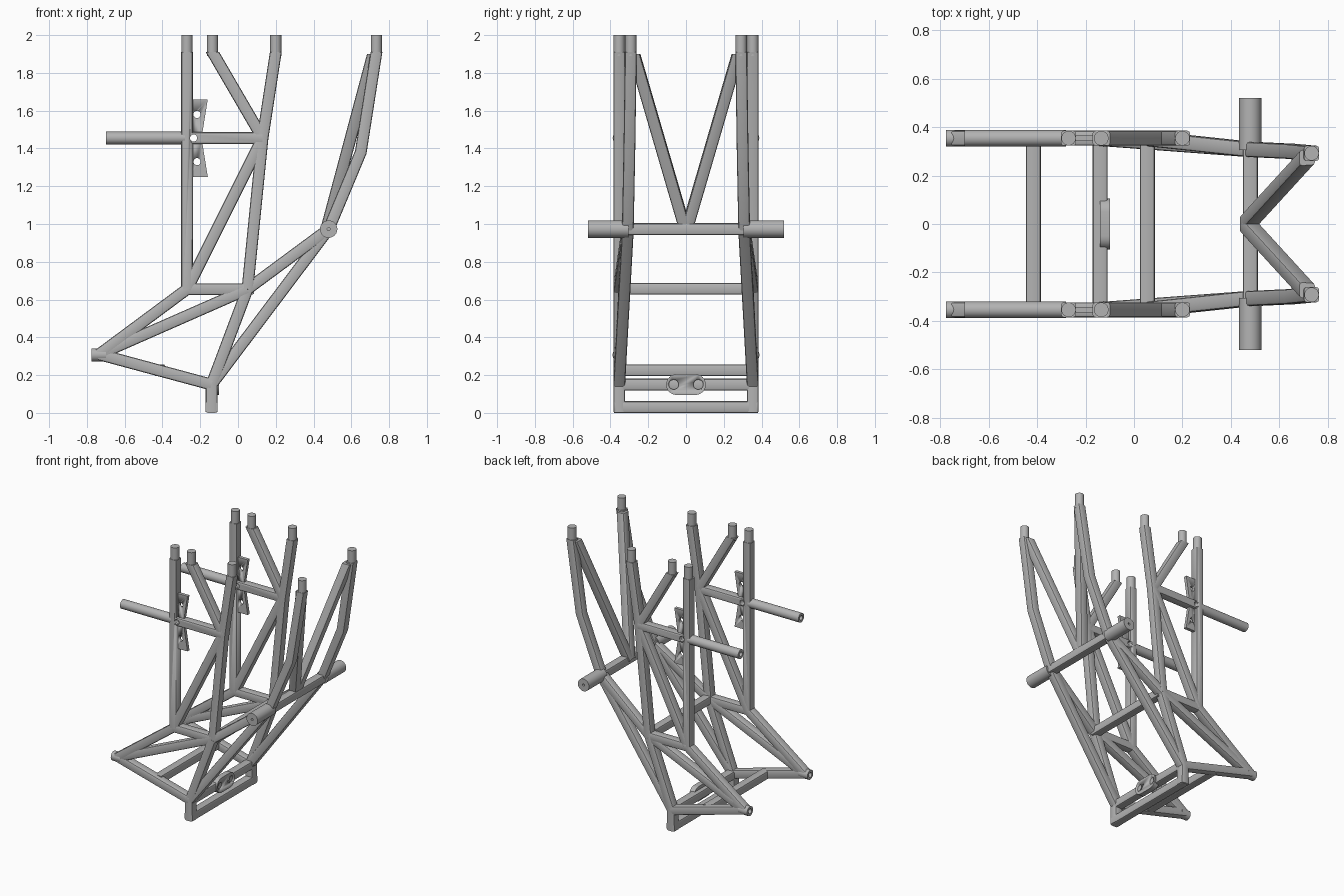
import bpy, bmesh, math
from mathutils import Vector

cube = bpy.data.objects.get("Cube")
if cube:
    bpy.data.objects.remove(cube, do_unlink=True)

steel = bpy.data.materials.new("plain_grey_steel")
steel.use_nodes = True
GREY = (0.45, 0.45, 0.45, 1)
steel.diffuse_color = GREY
steel.node_tree.nodes["Principled BSDF"].inputs["Base Color"].default_value = GREY

HALF = 0.031      # half width of the square tubing
ROUND = 0.011     # its corner radius
SIDE = 0.354      # distance of the side frames from the middle
UP = Vector((0, 0, 1))


def finish(name, bm):
    bmesh.ops.recalc_face_normals(bm, faces=bm.faces)
    mesh = bpy.data.meshes.new(name)
    bm.to_mesh(mesh)
    bm.free()
    mesh.materials.append(steel)
    obj = bpy.data.objects.new(name, mesh)
    bpy.context.collection.objects.link(obj)
    bpy.ops.object.select_all(action='DESELECT')
    obj.select_set(True)
    bpy.context.view_layer.objects.active = obj
    bpy.ops.object.shade_smooth_by_angle(angle=math.radians(35))
    return obj


def bridge(bm, a, b):
    for i in range(len(a)):
        j = (i + 1) % len(a)
        bm.faces.new((a[i], a[j], b[j], b[i]))


def square_profile():
    # rounded square, three points on each corner
    c = HALF - ROUND
    pts = []
    for q in range(4):
        mid = math.radians(45 + 90 * q)
        cx, cy = math.copysign(c, math.cos(mid)), math.copysign(c, math.sin(mid))
        for d in (-45, 0, 45):
            a = mid + math.radians(d)
            pts.append((cx + ROUND * math.cos(a), cy + ROUND * math.sin(a)))
    return pts


def bar(name, pts, level_top=False):
    """Square tube swept along a path, with mitred bends."""
    pts = [Vector(p) for p in pts]
    dirs = [(b - a).normalized() for a, b in zip(pts, pts[1:])]
    bm = bmesh.new()
    rings = []
    for k, p in enumerate(pts):
        d = dirs[max(k - 1, 0)]
        n = d if k == 0 else (d + dirs[min(k, len(dirs) - 1)]).normalized()
        if level_top and k == len(pts) - 1:
            n = UP
        ref = Vector((0, 1, 0)) if abs(d.y) < 0.9 else UP
        u = (ref - d * ref.dot(d)).normalized()
        v = d.cross(u)
        ring = []
        for a, b in square_profile():
            off = u * a + v * b
            ring.append(bm.verts.new(p + off - d * (off.dot(n) / d.dot(n))))
        rings.append(ring)
    for a, b in zip(rings, rings[1:]):
        bridge(bm, a, b)
    bm.faces.new(rings[0])
    bm.faces.new(rings[-1])
    return finish(name, bm)


def rod(name, a, b, radius, bore=0, sides=32):
    """Round rod, or a pipe when it has a bore."""
    a, b = Vector(a), Vector(b)
    turn = (b - a).to_track_quat('Z', 'Y')
    bm = bmesh.new()

    def ring(p, r):
        return [bm.verts.new(p + turn @ Vector((r * math.cos(t), r * math.sin(t), 0)))
                for t in (2 * math.pi * i / sides for i in range(sides))]
    o0, o1 = ring(a, radius), ring(b, radius)
    bridge(bm, o0, o1)
    if bore:
        i0, i1 = ring(a, bore), ring(b, bore)
        bridge(bm, i0, i1)
        bridge(bm, o0, i0)
        bridge(bm, o1, i1)
    else:
        bm.faces.new(o0)
        bm.faces.new(o1)
    return finish(name, bm)


def plate(name, outline, shift):
    """Flat plate from a 3D outline, thickened along shift."""
    bm = bmesh.new()
    a = [bm.verts.new(p) for p in outline]
    b = [bm.verts.new(Vector(p) + Vector(shift)) for p in outline]
    bm.faces.new(a)
    bm.faces.new(b)
    bridge(bm, a, b)
    return finish(name, bm)


def drill(objs, a, b, radius):
    """Cut a round hole from a to b through the given parts."""
    cutter = rod("hole_cutter", a, b, radius, sides=20)
    cutter.hide_render = True
    for obj in objs:
        bpy.context.view_layer.objects.active = obj
        mod = obj.modifiers.new("hole", 'BOOLEAN')
        mod.object = cutter
        mod.operation = 'DIFFERENCE'
        mod.solver = 'EXACT'
        bpy.ops.object.modifier_apply(modifier=mod.name)
    bpy.data.objects.remove(cutter, do_unlink=True)


# Joints of a side frame as (x, z)
tail, foot, knee = (-0.735, 0.31), (-0.14, 0.15), (-0.27, 0.655)
hip, elbow = (0.05, 0.655), (0.13, 1.455)
AXLE_X, AXLE_Z = 0.48, 0.973
TOP = 1.91

for side, s in (("front", -1), ("back", 1)):
    y = s * SIDE

    def at(j):
        return (j[0], y, j[1])

    axle = (AXLE_X, s * 0.308, AXLE_Z)
    head = (0.733, s * 0.292, TOP)

    # Side frame
    post = bar(side + "_upright", [at(knee), (-0.27, y, TOP)], True)
    tie = bar(side + "_upper_tie", [at((-0.27, 1.455)), at(elbow)])
    bar(side + "_main_leg", [at(hip), at(elbow), (0.2, y, TOP)], True)
    bar(side + "_upper_brace", [at(elbow), (-0.135, y, TOP)], True)
    bar(side + "_diagonal", [at(knee), at(elbow)])
    bar(side + "_tail_upper", [at(knee), at(tail)])
    bar(side + "_tail_middle", [at(hip), at(tail)])
    bar(side + "_tail_lower", [at(tail), at(foot)])
    bar(side + "_lower_tie", [at(knee), at(hip)])
    bar(side + "_foot_strut", [at(foot), at(hip)])
    bar(side + "_foot_post", [at((-0.14, 0.165)), at((-0.14, 0.004))])

    # Struts leading to the axle and the tall outer arm
    bar(side + "_axle_brace", [at(hip), axle])
    bar(side + "_long_strut", [at(foot), axle])
    bar(side + "_outer_arm", [axle, (0.65, s * 0.3, 1.38), head], True)
    bar(side + "_v_brace", [(0.468, s * 0.005, 0.975), (0.715, s * 0.275, 1.9)], True)

    # Round ends
    for label, x, py in (("upright", -0.27, y), ("brace", -0.135, y),
                         ("leg", 0.2, y), ("arm", head[0], head[1])):
        rod(side + "_" + label + "_spigot", (x, py, TOP - 0.02), (x, py, 2), 0.03)
    rod(side + "_axle_stub", (AXLE_X, s * 0.305, AXLE_Z), (AXLE_X, s * 0.52, AXLE_Z),
        0.046, 0.008)
    rod(side + "_handle_pipe", (-0.7, y, 1.455), (-0.28, y, 1.455), 0.034, 0.017)
    rod(side + "_tail_socket", (-0.775, y, 0.307), (-0.7, y, 0.307), 0.035, 0.018)

    # Waisted bracket with three holes
    outline = [(-0.255, 1.66), (-0.16, 1.66), (-0.193, 1.455), (-0.16, 1.25), (-0.255, 1.25)]
    bracket = plate(side + "_bracket", [(x, y - 0.012, z) for x, z in outline], (0, 0.024, 0))
    for x, z, parts in ((-0.217, 1.58, [bracket]), (-0.217, 1.33, [bracket]),
                        (-0.235, 1.455, [bracket, post, tie])):
        drill(parts, (x, y - 0.1, z), (x, y + 0.1, z), 0.019)

# Bars joining the two side frames
for name, x, z, reach in (("tail_crossbar", -0.415, 0.226, SIDE),
                          ("foot_crossbar", -0.14, 0.15, SIDE),
                          ("base_crossbar", -0.14, 0.031, SIDE + 0.028),
                          ("hip_crossbar", hip[0] + 0.005, 0.657, SIDE),
                          ("axle_crossbar", AXLE_X, AXLE_Z, 0.31)):
    bar(name, [(x, -reach, z), (x, reach, z)])

# Round-ended mounting plate on the foot crossbar
ends = []
for c, start in ((0.05, -90), (-0.05, 90)):
    for i in range(13):
        t = math.radians(start + 15 * i)
        ends.append((-0.14, c + 0.055 * math.cos(t), 0.15 + 0.055 * math.sin(t)))
mount = plate("mounting_plate", ends, (0.04, 0, 0))
for py in (-0.065, 0.065):
    drill([mount], (-0.2, py, 0.15), (0, py, 0.15), 0.026)
